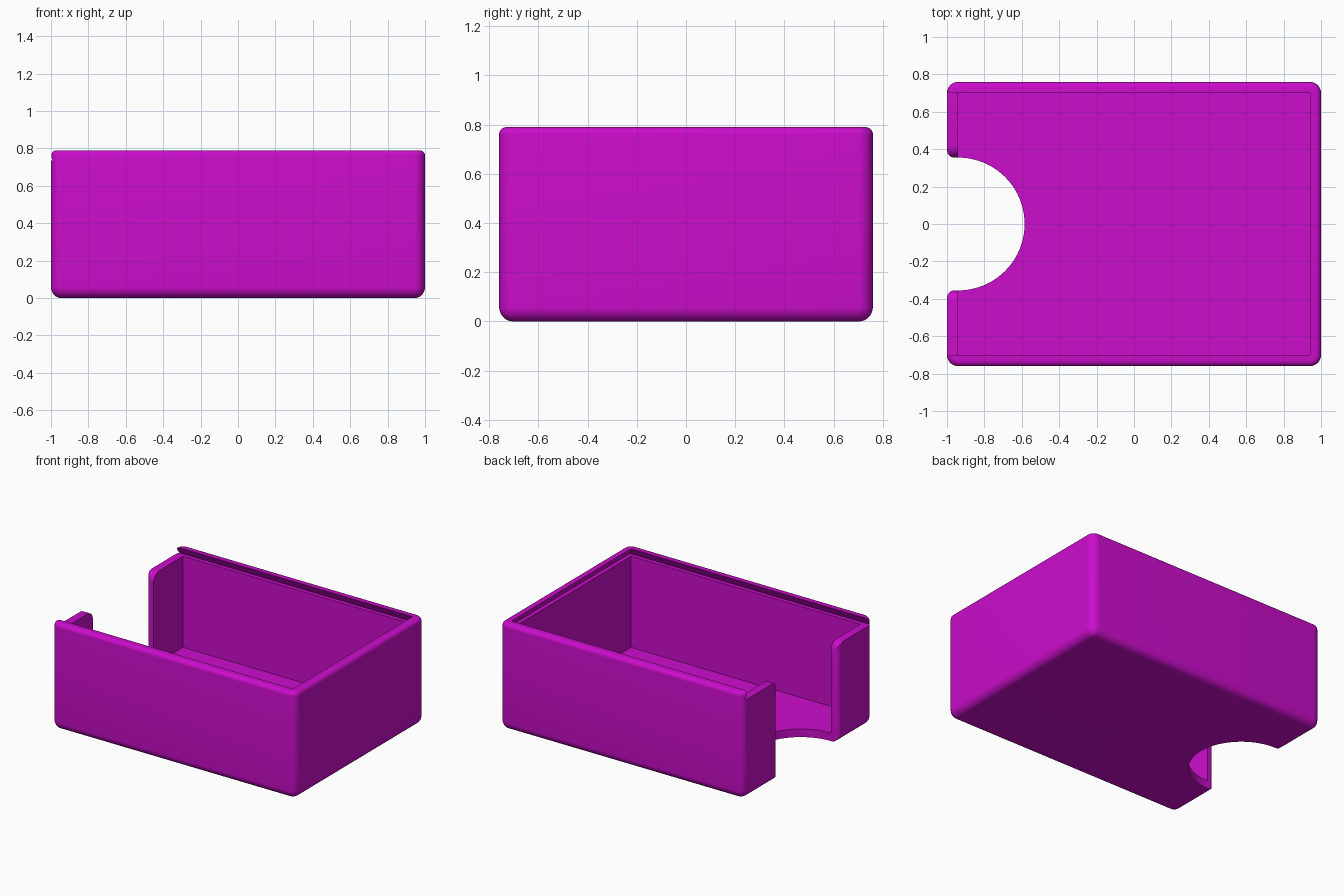
import bpy, bmesh, math

if "Cube" in bpy.data.objects:
    bpy.data.objects.remove(bpy.data.objects["Cube"])

HX, HY, H = 1.0, 0.76, 0.79      # outer half sizes and height
WALL, R, R_TOP = 0.06, 0.06, 0.03
SLOT_Z, UNDERCUT = 0.735, 0.03   # sliding lid slot
NOTCH_R, NOTCH_X = 0.355, -0.94  # finger notch


def loft(name, rings):
    """Closed solid from matching rings of points."""
    bm = bmesh.new()
    vs = [[bm.verts.new(p) for p in ring] for ring in rings]
    n = len(vs[0])
    for a, b in zip(vs, vs[1:]):
        for i in range(n):
            j = (i + 1) % n
            bm.faces.new((a[i], a[j], b[j], b[i]))
    bm.faces.new(vs[0][::-1])
    bm.faces.new(vs[-1])
    bmesh.ops.recalc_face_normals(bm, faces=bm.faces)
    me = bpy.data.meshes.new(name)
    bm.to_mesh(me)
    bm.free()
    ob = bpy.data.objects.new(name, me)
    bpy.context.collection.objects.link(ob)
    return ob


def rounded_ring(inset, z, seg=8):
    """Rounded rectangle with constant corner centres."""
    r = R - inset
    pts = []
    for k, (sx, sy) in enumerate(((1, 1), (-1, 1), (-1, -1), (1, -1))):
        for i in range(seg + 1):
            a = math.pi / 2 * (k + i / seg)
            pts.append((sx * (HX - R) + r * math.cos(a),
                        sy * (HY - R) + r * math.sin(a), z))
    return pts


def rect(x0, x1, hy, z):
    return [(x0, -hy, z), (x1, -hy, z), (x1, hy, z), (x0, hy, z)]


# Outer body: rounded bottom, upright corners and softer top rim
rings = []
for i in range(9):
    a = math.pi / 2 * i / 8
    rings.append(rounded_ring((R - 0.004) * (1 - math.sin(a)), R * (1 - math.cos(a))))
for i in range(7):
    a = math.pi / 2 * i / 6
    rings.append(rounded_ring(R_TOP * (1 - math.cos(a)), H - R_TOP * (1 - math.sin(a))))
box = loft("box", rings)

# Inner cavity
cavity = loft("cavity_cutter", [rect(-HX + WALL, HX - WALL, HY - WALL, z) for z in (0.06, 0.76)])

# Dovetail slot for the lid, open at the left end
zt = 0.85
taper = UNDERCUT / (H - SLOT_Z) * (zt - SLOT_Z)
sx, sy = HX - WALL + UNDERCUT, HY - WALL + UNDERCUT
slot = loft("slot_cutter", [rect(-1.2, sx, sy, SLOT_Z), rect(-1.2, sx - taper, sy - taper, zt)])

# Finger notch: half circle through the floor, flaring at the outer face
F = 0.04
half = [(-1.2, NOTCH_R + F)]
half += [(-HX + F - F * math.cos(a), NOTCH_R + F - F * math.sin(a))
         for a in (math.pi / 2 * i / 6 for i in range(7))]
half += [(NOTCH_X + NOTCH_R * math.sin(a), NOTCH_R * math.cos(a))
         for a in (math.pi / 2 * i / 24 for i in range(25))]
plan = half + [(x, -y) for x, y in half[-2::-1]]
notch = loft("notch_cutter", [[(x, y, z) for x, y in plan] for z in (-0.1, 0.9)])

# Rounded shoulders where the end wall meets the notch
S = 0.065
side = [(NOTCH_R + S - S * math.cos(a), SLOT_Z - S + S * math.sin(a))
        for a in (math.pi / 2 * i / 8 for i in range(9))] + [(NOTCH_R + S, 0.9)]
prof = side + [(-y, z) for y, z in side[::-1]]
shoulder = loft("shoulder_cutter", [[(x, y, z) for y, z in prof] for x in (-1.2, -0.9)])

# Cut everything from the body
cutters = (cavity, slot, notch, shoulder)
for c in cutters:
    m = box.modifiers.new(c.name, 'BOOLEAN')
    m.operation, m.solver, m.object = 'DIFFERENCE', 'EXACT', c
bpy.context.view_layer.update()
me = bpy.data.meshes.new_from_object(box.evaluated_get(bpy.context.evaluated_depsgraph_get()))
box.modifiers.clear()
box.data = me
for c in cutters:
    bpy.data.objects.remove(c)

# Single flat colour
mat = bpy.data.materials.new("magenta")
mat.diffuse_color = (0.6, 0.004, 0.6, 1)
mat.use_nodes = True
mat.node_tree.nodes["Principled BSDF"].inputs["Base Color"].default_value = mat.diffuse_color
me.materials.clear()
me.materials.append(mat)

bpy.context.view_layer.objects.active = box
box.select_set(True)
bpy.ops.object.shade_smooth_by_angle(angle=math.radians(30))
